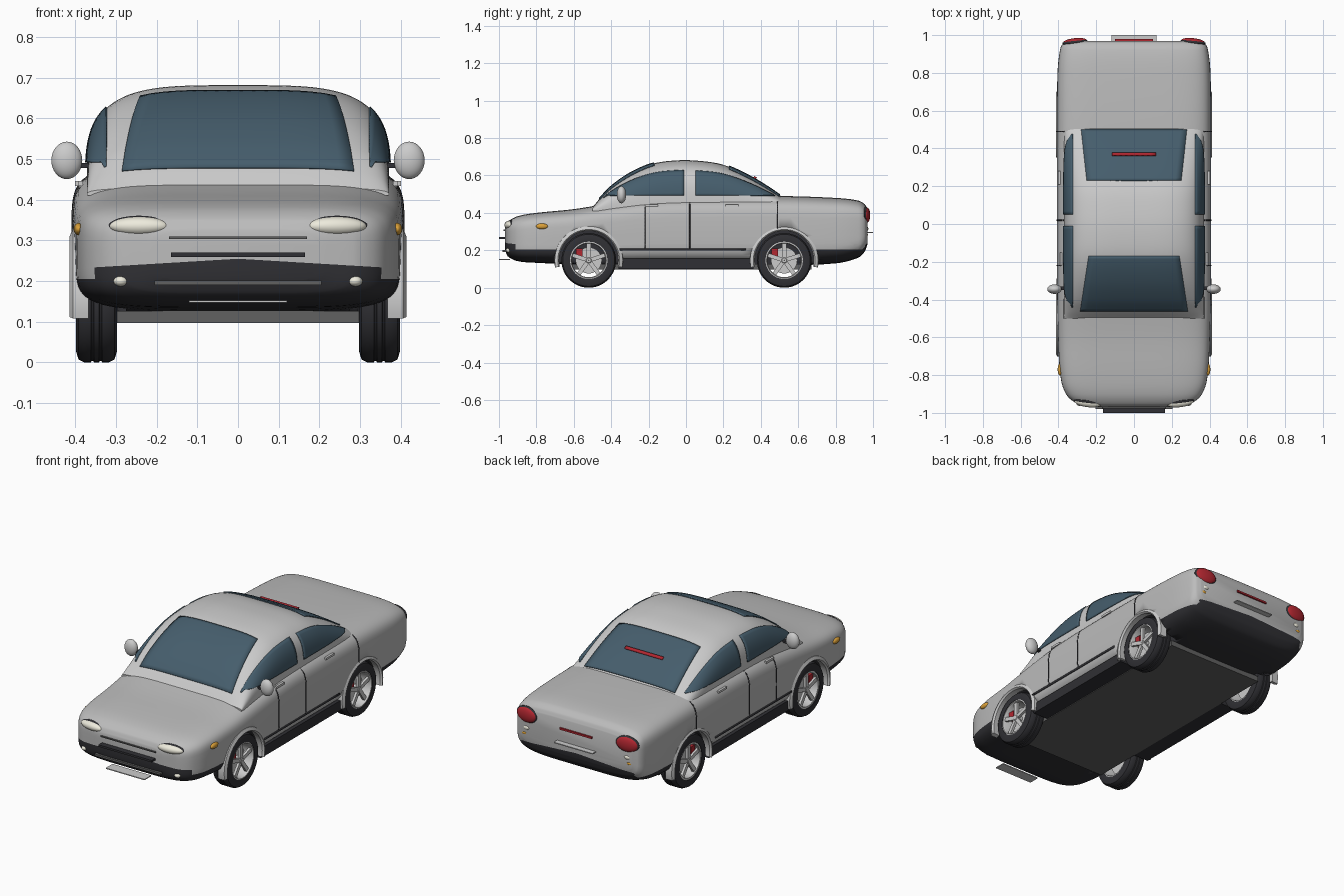
import bpy, bmesh, math
from mathutils import Vector

if "Cube" in bpy.data.objects:
    bpy.data.objects.remove(bpy.data.objects["Cube"])

def mat(name, r, g, b):
    m = bpy.data.materials.new(name)
    m.diffuse_color = (r, g, b, 1)
    m.use_nodes = True
    m.node_tree.nodes["Principled BSDF"].inputs["Base Color"].default_value = m.diffuse_color
    return m
BLACK = mat("black", .03, .03, .035); GLASS = mat("glass", .06, .11, .15)
RED = mat("red", .45, .02, .03); AMBER = mat("amber", .7, .35, .04)
LAMP = mat("lamp", .85, .83, .72); FLOOR = mat("floor", .12, .12, .12)

def obj(name, bm, m=None, angle=35):
    me = bpy.data.meshes.new(name)
    bmesh.ops.recalc_face_normals(bm, faces=bm.faces[:])
    bm.to_mesh(me); bm.free()
    o = bpy.data.objects.new(name, me)
    bpy.context.collection.objects.link(o)
    if m: me.materials.append(m)
    bpy.ops.object.select_all(action='DESELECT')
    bpy.context.view_layer.objects.active = o
    o.select_set(True)
    bpy.ops.object.shade_smooth_by_angle(angle=math.radians(angle))
    return o

def box(name, c, s, m=None):
    bm = bmesh.new()
    bmesh.ops.create_cube(bm, size=1)
    for v in bm.verts: v.co = Vector(a * b + d for a, b, d in zip(v.co, s, c))
    return obj(name, bm, m)

def ball(name, c, r, m=None, yaw=0):
    bm = bmesh.new()
    bmesh.ops.create_uvsphere(bm, u_segments=32, v_segments=16, radius=1)
    bmesh.ops.scale(bm, vec=r, verts=bm.verts)
    o = obj(name, bm, m)
    o.location = c
    o.rotation_euler.z = yaw
    return o

def lathe(name, prof, c, m=None, a0=0, a1=360, steps=48):
    """Spin a closed (x, radius) profile about an x-parallel axis through c."""
    bm = bmesh.new()
    full = a1 - a0 == 360
    rings = []
    for i in range(steps if full else steps + 1):
        a = math.radians(a0 + (a1 - a0) * i / steps)
        rings.append([bm.verts.new((c[0] + x, c[1] + r * math.cos(a), c[2] + r * math.sin(a))) for x, r in prof])
    pairs = list(zip(rings, rings[1:])) + ([(rings[-1], rings[0])] if full else [])
    for A, B in pairs:
        for k in range(len(prof)):
            j = (k + 1) % len(prof)
            bm.faces.new((A[k], A[j], B[j], B[k]))
    if not full: bm.faces.new(rings[0]); bm.faces.new(rings[-1])
    return obj(name, bm, m)

def interp(T, y, k):
    """Smooth interpolation of column k of a station table."""
    y = min(max(y, T[0][0]), T[-1][0])
    i = next(i for i in range(len(T) - 1) if y <= T[i + 1][0] + 1e-9)
    def tan(j):
        a, b = max(j - 1, 0), min(j + 1, len(T) - 1)
        return (T[b][k] - T[a][k]) / (T[b][0] - T[a][0])
    h = T[i + 1][0] - T[i][0]; t = (y - T[i][0]) / h
    return ((2*t**3 - 3*t*t + 1) * T[i][k] + (t**3 - 2*t*t + t) * h * tan(i)
            + (3*t*t - 2*t**3) * T[i + 1][k] + (t**3 - t*t) * h * tan(i + 1))

# Stations: y, half width, top z, bottom z
BODY = [(-.968, .20, .325, .2), (-.953, .295, .353, .168), (-.9, .36, .382, .142), (-.8, .39, .4, .133),
        (-.6, .402, .42, .125), (-.4, .407, .452, .12), (-.2, .408, .478, .12), (0, .408, .488, .12),
        (.5, .408, .49, .12), (.8, .405, .48, .13), (.92, .392, .466, .16), (.957, .375, .445, .195), (.97, .345, .42, .23)]
Z0 = .41
CABIN = [(-.5, .372, .43), (-.46, .372, .478), (-.4, .372, .54), (-.3, .372, .61), (-.18, .372, .662), (-.06, .372, .68),
         (.06, .372, .679), (.2, .372, .657), (.35, .372, .59), (.5, .372, .495), (.53, .372, .465)]
NB, NC = 5, 3.8

def body_x(y, z):
    zt, zb = interp(BODY, y, 2), interp(BODY, y, 3)
    t = min(abs((z - (zt + zb) / 2) / ((zt - zb) / 2)), 1)
    return interp(BODY, y, 1) * (1 - t**NB) ** (1 / NB)
def cabin_x(y, z):
    t = min(max((z - Z0) / (interp(CABIN, y, 2) - Z0), 0), 1)
    return .372 * (1 - t**NC) ** (1 / NC)
def cabin_z(y, x):
    return Z0 + (interp(CABIN, y, 2) - Z0) * (1 - abs(x / .372)**NC) ** (1 / NC)

def loft(T, n, half):
    bm = bmesh.new()
    rings = []
    ys = [T[i][0] + (T[i + 1][0] - T[i][0]) * k / 5 for i in range(len(T) - 1) for k in range(5)] + [T[-1][0]]
    N = 72
    for y in ys:
        w, zt = interp(T, y, 1), interp(T, y, 2)
        zc, h = (Z0, zt - Z0) if half else ((zt + interp(T, y, 3)) / 2, (zt - interp(T, y, 3)) / 2)
        ring = []
        for i in range(N + 1 if half else N):
            a = (math.pi if half else 2 * math.pi) * i / N
            c, s = math.cos(a), math.sin(a)
            ring.append(bm.verts.new((math.copysign(abs(c)**(2/n), c) * w, y, zc + math.copysign(abs(s)**(2/n), s) * h)))
        rings.append(ring)
    for A, B in zip(rings, rings[1:]):
        for k in range(len(A)):
            j = (k + 1) % len(A)
            bm.faces.new((A[k], A[j], B[j], B[k]))
    bm.faces.new(rings[0]); bm.faces.new(rings[-1])
    return bm

def patch(name, f, nu, nv, m, thick=.006):
    """Thin panel following a surface f(u, v)."""
    bm = bmesh.new()
    g = [[bm.verts.new(f(i / nu, j / nv)) for j in range(nv + 1)] for i in range(nu + 1)]
    for i in range(nu):
        for j in range(nv):
            bm.faces.new((g[i][j], g[i + 1][j], g[i + 1][j + 1], g[i][j + 1]))
    o = obj(name, bm, m)
    s = o.modifiers.new("thickness", 'SOLIDIFY'); s.thickness = thick; s.offset = 0
    return o

# Body shell with wheel wells
WHEELS = (-.52, .525); WZ = .146
body = obj("body", loft(BODY, NB, False))
for wy in WHEELS:
    for s in (-1, 1):
        cut = lathe("well_cutter", [(-.11, .001), (-.11, .165), (.11, .165), (.11, .001)], (s * .385, wy, WZ))
        cut.hide_render = True
        b = body.modifiers.new("well", 'BOOLEAN'); b.object = cut; b.operation = 'DIFFERENCE'; b.solver = 'EXACT'
        bpy.context.view_layer.objects.active = body
        bpy.ops.object.modifier_apply(modifier="well")
        bpy.data.objects.remove(cut)
# Black lower bumpers and wells
body.data.materials.clear()
body.data.materials.append(mat("paint", .5, .5, .5)); body.data.materials.append(BLACK)
bm = bmesh.new(); bm.from_mesh(body.data)
for co, no in (((0, 0, .255), (.06, 0, 1)), ((0, 0, .255), (-.06, 0, 1)), ((0, 0, .205), (0, 0, 1)), ((0, 0, .155), (0, 0, 1))):
    bmesh.ops.bisect_plane(bm, geom=bm.verts[:] + bm.edges[:] + bm.faces[:], plane_co=co, plane_no=no)
for f in bm.faces:
    c = f.calc_center_median()
    end = abs(c.y) > .6
    lim = (.255 - .06 * abs(c.x) if abs(c.x) < .35 else .205) if end else .155
    well = any(math.hypot(c.y - w, c.z - WZ) < .168 for w in WHEELS) and .26 < abs(c.x) < .395
    f.material_index = int(c.z < lim or well)
bm.to_mesh(body.data); bm.free()

# Cabin and glass
obj("cabin", loft(CABIN, NC, True))
def screen(y0, y1, w0, w1):
    def f(u, v):
        y = y0 + (y1 - y0) * u; x = (w0 + (w1 - w0) * u) * (2 * v - 1)
        return x, y, cabin_z(y, x) + .003
    return f
patch("windshield", screen(-.462, -.17, .285, .24), 20, 16, GLASS)
patch("rear_window", screen(.23, .5, .25, .28), 20, 16, GLASS)
patch("high_brake_light", lambda u, v: (.232 * (u - .5), .362 + .014 * v, cabin_z(.362 + .014 * v, 0) + .008), 8, 1, RED, .012)
box("floor_panel", (0, .02, .112), (.6, 1.3, .03), FLOOR)

for s in (-1, 1):
    for nm, y0, y1 in (("front_side_window", -.44, -.01), ("rear_side_window", .05, .475)):
        def f(u, v):
            y = y0 + (y1 - y0) * u
            top = Z0 + .8 * (interp(CABIN, y, 2) - Z0)
            z = min(.492, top - .002) + (top - min(.492, top - .002)) * v
            return s * (cabin_x(y, z) + .002), y, z
        patch(nm, f, 24, 10, GLASS)
    # Door gaps, trim and sills
    for y, z0, z1 in ((-.22, .21, .43), (.02, .205, .46), (.49, .31, .46)):
        patch("door_gap", lambda u, v: (s * body_x(y, z0 + (z1 - z0) * u), y + .006 * (v - .5), z0 + (z1 - z0) * u), 12, 1, BLACK, .003)
    patch("side_trim", lambda u, v: (s * body_x(-.37 + .69 * u, .205), -.37 + .69 * u, .2 + .01 * v), 12, 1, BLACK, .008)
    box("sill", (s * .345, 0, .128), (.1, .72, .055), BLACK)
    for y in (-.185, .245):
        box("door_handle", (s * (body_x(y, .437) + .003), y, .44), (.012, .07, .012))
    # Mirrors
    ball("mirror", (s * .421, -.345, .497), (.038, .025, .046))
    box("mirror_stalk", (s * .385, -.34, .484), (.06, .02, .012), BLACK)
    # Lamps
    ball("headlight_bezel", (s * .243, -.936, .334), (.078, .025, .027), BLACK, s * .12)
    ball("headlight", (s * .243, -.944, .335), (.073, .026, .023), LAMP, s * .12)
    ball("fog_light", (s * .288, -.945, .2), (.018, .018, .013), LAMP)
    ball("side_marker", (s * .392, -.77, .328), (.012, .032, .015), AMBER)
    ball("tail_light_bezel", (s * .312, .962, .388), (.068, .016, .046), BLACK, -s * .1)
    ball("tail_light", (s * .312, .967, .388), (.062, .017, .041), RED, -s * .1)
    ball("reverse_light", (s * .312, .963, .315), (.02, .012, .013), LAMP)
    ball("rear_indicator", (s * .325, .96, .283), (.02, .013, .011), AMBER)
    # Wheels and arches
    for wy in WHEELS:
        c = (s * .348, wy, WZ)
        lathe("arch_flare", [(s * .02, .16), (s * .056, .158), (s * .066, .165), (s * .058, .182), (s * .02, .184)], c, None, -12, 192)
        lathe("tyre", [(-.048, .1), (-.05, .12), (-.044, .139), (-.03, .146), (-.014, .146), (-.012, .142), (-.008, .142), (-.006, .146),
                       (.006, .146), (.008, .142), (.012, .142), (.014, .146), (.03, .146), (.044, .139), (.05, .12), (.048, .1)], c, BLACK)
        lathe("rim", [(-.045, .09), (-.045, .102), (.045, .102), (.047, .094), (.04, .09)], c)
        lathe("hub", [(-.03, .001), (-.03, .02), (s * .035, .02), (s * .042, .012), (s * .042, .001)], c)
        lathe("brake_disc", [(-.006, .001), (-.006, .07), (.006, .07), (.006, .001)], c, None)
        box("brake_caliper", (s * .36, wy - .05, WZ + .04), (.03, .035, .045), RED)
        for k in range(5):
            o = box("spoke", (0, 0, .055), (.014, .022, .085))
            o.location = c[0] + s * .032, wy, WZ
            o.rotation_euler.x = k * math.tau / 5

# Front and rear details
box("hood_gap", (0, -.966, .307), (.34, .02, .006), FLOOR)
box("grille_bar", (0, -.98, .265), (.33, .04, .011), BLACK)
box("lower_grille", (0, -.968, .196), (.41, .024, .011), FLOOR)
box("front_plate", (0, -.97, .15), (.24, .06, .005))
box("rear_plate", (0, .98, .295), (.24, .04, .005))
box("trunk_light_strip", (0, .972, .37), (.2, .014, .01), RED)
